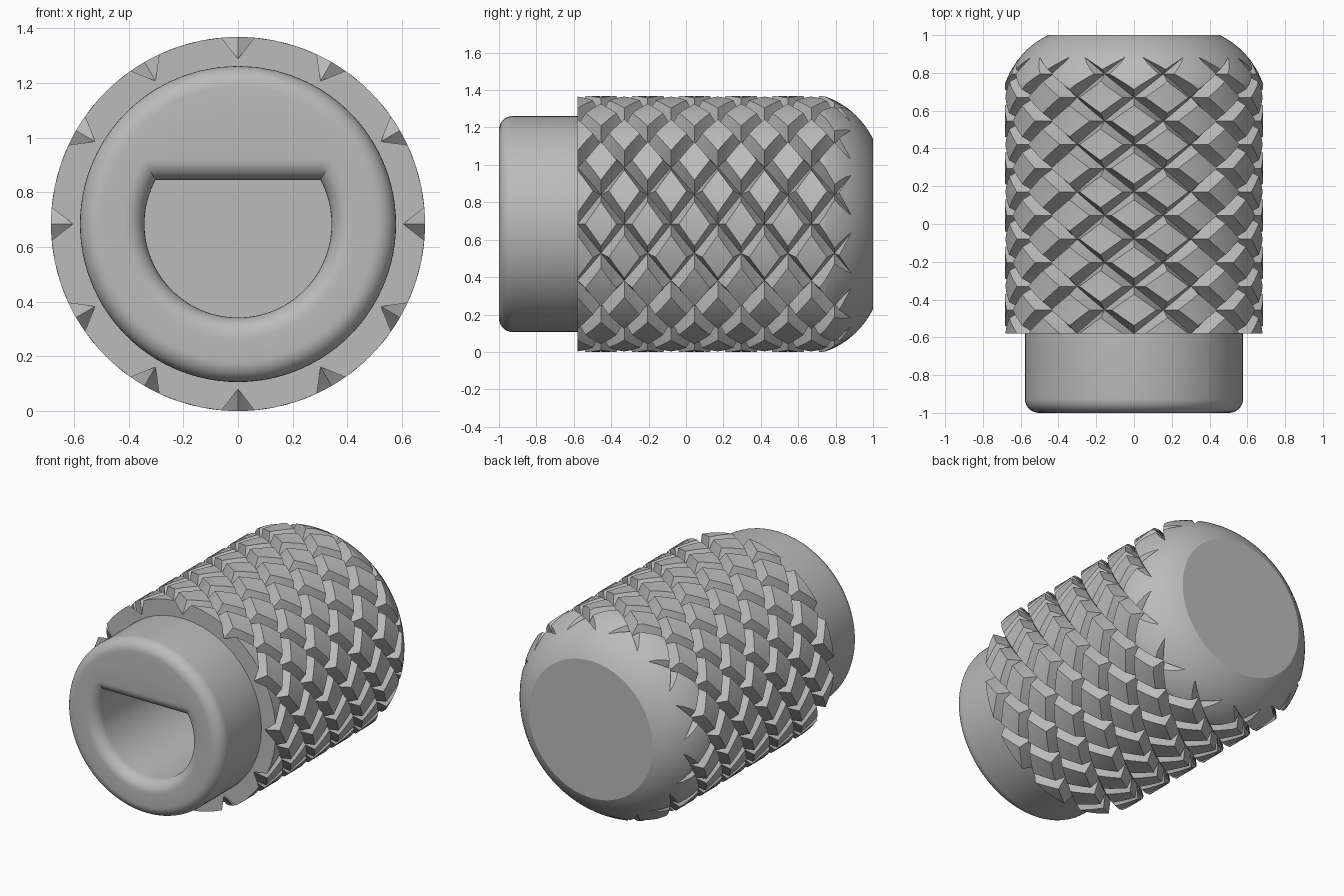
import bpy, bmesh
from math import sin, cos, asin, pi, radians

if "Cube" in bpy.data.objects:
    bpy.data.objects.remove(bpy.data.objects["Cube"])

RADIUS = 0.684          # outer radius, also the height of the axis
FRONT = -0.58           # front face of the grip
PITCH, STARTS = 0.25, 12
DEPTH, HALF = 0.08, 0.168   # groove depth and half width (fraction of a cell)

grey = bpy.data.materials.new("plain_grey")
grey.use_nodes = True
grey.diffuse_color = (0.5, 0.5, 0.5, 1)
grey.node_tree.nodes["Principled BSDF"].inputs["Base Color"].default_value = (0.5, 0.5, 0.5, 1)


def on_axis(y, r, a):
    return (r * cos(a), y, RADIUS + r * sin(a))


def finish(bm, name):
    bmesh.ops.recalc_face_normals(bm, faces=bm.faces)
    mesh = bpy.data.meshes.new(name)
    bm.to_mesh(mesh)
    bm.free()
    mesh.materials.append(grey)
    obj = bpy.data.objects.new(name, mesh)
    bpy.context.collection.objects.link(obj)
    return obj


def select_only(obj):
    bpy.ops.object.select_all(action="DESELECT")
    obj.select_set(True)
    bpy.context.view_layer.objects.active = obj


def smooth(obj):
    select_only(obj)
    bpy.ops.object.shade_smooth_by_angle(angle=radians(20))


def loft(rings, name):
    """Skin a list of equal-sized point rings and close both ends."""
    bm = bmesh.new()
    loops = [[bm.verts.new(p) for p in ring] for ring in rings]
    n = len(loops[0])
    for lo, hi in zip(loops, loops[1:]):
        for i in range(n):
            j = (i + 1) % n
            bm.faces.new((lo[i], lo[j], hi[j], hi[i]))
    bm.faces.new(loops[0])
    bm.faces.new(loops[-1])
    return finish(bm, name)


# Knurled grip: lattice that follows both helix directions
fractions = [0, HALF, 0.389, 0.611, 1 - HALF]
n = len(fractions)
total = STARTS * n


def lattice(i):
    return i // n + fractions[i % n]


def groove(t):
    d = abs(t - round(t))
    return DEPTH * max(0, 1 - d / HALF)


bm = bmesh.new()
verts = {}


def knurl_vert(i, j):
    key = (i % total, i - j)
    if key not in verts:
        u, v = lattice(i), lattice(j)
        angle = (u + v) / 2 * 2 * pi / STARTS
        y = FRONT + (u - v) * PITCH / 2
        depth = max(groove(u), groove(v))
        if depth < 1e-6:
            depth = 0
        verts[key] = (bm.verts.new(on_axis(y, RADIUS - depth, angle)), depth)
    return verts[key]


for i in range(total):
    for d in range(-2 * n, 14 * n + 1):
        j = i - d
        quad = [knurl_vert(*c) for c in ((i, j), (i + 1, j), (i + 1, j + 1), (i, j + 1))]
        vs = [q[0] for q in quad]
        high = [k for k in range(4) if quad[k][1] == 0]
        s = high[0] if len(high) == 1 else 0    # crease where two grooves cross
        vs = vs[s:] + vs[:s]
        bm.faces.new((vs[0], vs[1], vs[2]))
        bm.faces.new((vs[0], vs[2], vs[3]))

rim = [e for e in bm.edges if e.is_boundary]
tips = {y: bm.verts.new((0, y, RADIUS)) for y in (-1.2, 1.6)}
for e in rim:
    tip = tips[-1.2] if e.verts[0].co.y < 0 else tips[1.6]
    bm.faces.new((e.verts[0], e.verts[1], tip))
grip = finish(bm, "knurled_grip")

# Envelope trims the grip: flat front with a recess, domed back
profile = [(0.05, 0.45), (FRONT, 0.45), (FRONT, 0.708)]
for k in range(17):
    a = radians(64) * k / 16
    profile.append((0.595 + 0.45 * sin(a), 0.258 + 0.45 * cos(a)))
SEG = 144
envelope = loft([[on_axis(y, r, 2 * pi * (i + 0.5) / SEG) for i in range(SEG)]
                 for y, r in profile], "grip_envelope")
envelope.hide_render = True
trim = grip.modifiers.new("trim", "BOOLEAN")
trim.operation = "INTERSECT"
trim.solver = "EXACT"
trim.object = envelope
select_only(grip)
bpy.ops.object.modifier_apply(modifier="trim")
bpy.data.objects.remove(envelope)
smooth(grip)

# Collar with rounded rim and a D-shaped socket
ARC, FLAT = 72, 24
FILLET = 0.075


def d_ring(offset):
    """Points (x, z) of the D outline grown by offset."""
    r, h = 0.342 + offset, 0.161 + offset
    c = asin(h / r)
    pts = []
    for k in range(ARC):
        a = pi - c + (pi + 2 * c) * k / ARC
        pts.append((r * cos(a), r * sin(a)))
    w = r * cos(c)
    pts += [(w - 2 * w * k / FLAT, h) for k in range(FLAT)]
    return pts


def circle_ring(r):
    pts = []
    for x, z in d_ring(FILLET):
        s = r / (x * x + z * z) ** 0.5
        pts.append((x * s, z * s))
    return pts


steps = [radians(90) * k / 8 for k in range(9)]
sections = [(FRONT + 0.02, circle_ring(0.578))]
for a in reversed(steps):
    sections.append((-1 + FILLET * (1 - cos(a)), circle_ring(0.578 - FILLET * (1 - sin(a)))))
for a in steps:
    sections.append((-1 + FILLET * (1 - cos(a)), d_ring(FILLET * (1 - sin(a)))))
sections.append((0.0, d_ring(0)))

collar = loft([[(x, y, RADIUS + z) for x, z in ring] for y, ring in sections], "socket_collar")

# Open the collar's rear so the socket stays hollow
bm = bmesh.new()
bm.from_mesh(collar.data)
rear = [f for f in bm.faces if len(f.verts) > 4 and f.calc_center_median().y < -0.3]
bmesh.ops.delete(bm, geom=rear, context="FACES_ONLY")
bm.to_mesh(collar.data)
bm.free()
smooth(collar)
